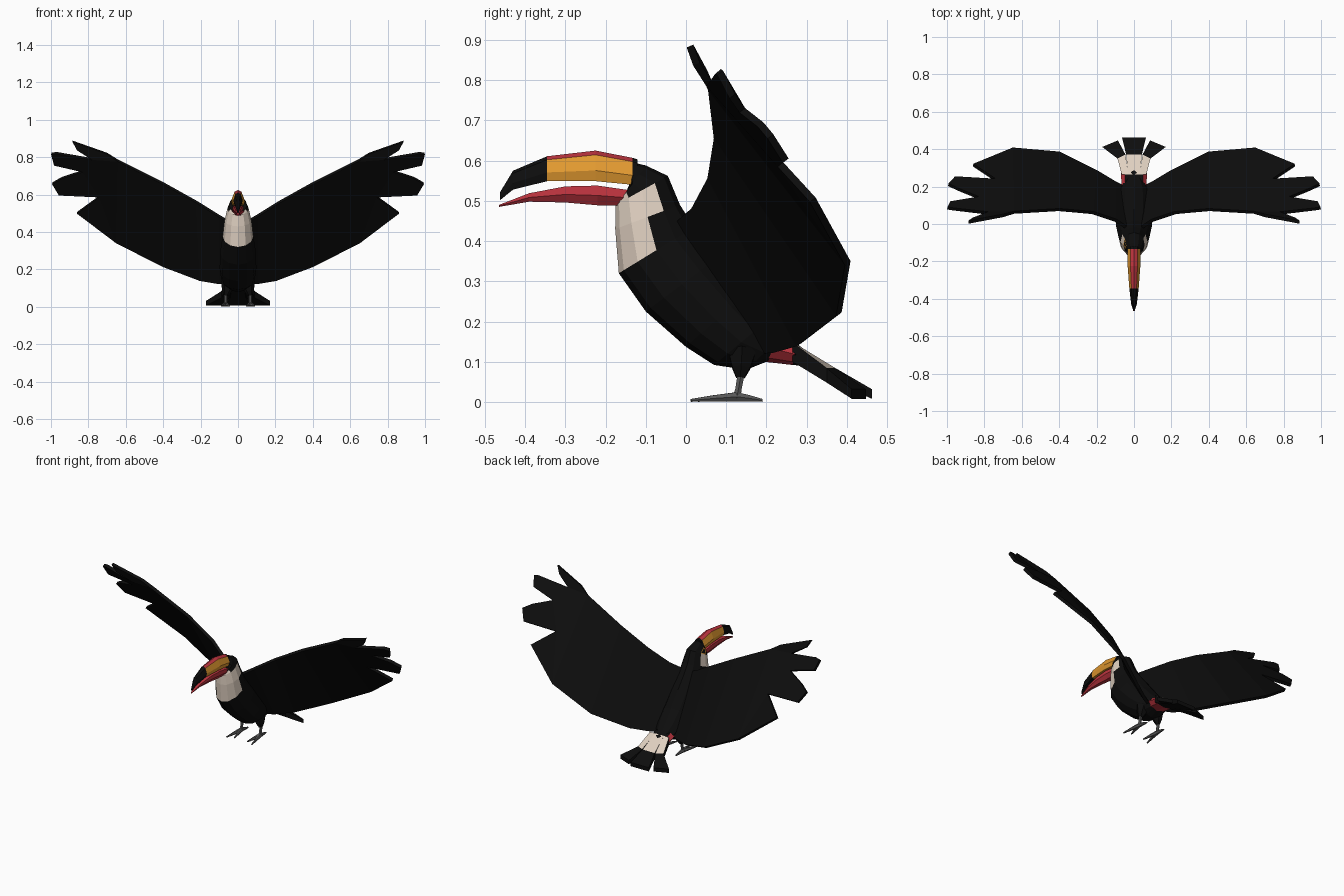
import bpy, bmesh, math
from mathutils import Vector

if "Cube" in bpy.data.objects:
    bpy.data.objects.remove(bpy.data.objects["Cube"])


def material(name, rgb):
    m = bpy.data.materials.new(name)
    m.diffuse_color = (*rgb, 1)
    m.use_nodes = True
    m.node_tree.nodes["Principled BSDF"].inputs["Base Color"].default_value = m.diffuse_color
    return m


BLACK = material("black plumage", (0.004, 0.004, 0.004))
CREAM = material("cream feathers", (0.74, 0.63, 0.53))
ORANGE = material("orange", (0.76, 0.32, 0.03))
RED = material("red", (0.52, 0.035, 0.05))
GREY = material("grey skin", (0.10, 0.10, 0.10))


def finish(bm, name, mats, mirror=False, thickness=0):
    bmesh.ops.recalc_face_normals(bm, faces=bm.faces[:])
    me = bpy.data.meshes.new(name)
    bm.to_mesh(me)
    bm.free()
    for m in mats:
        me.materials.append(m)
    ob = bpy.data.objects.new(name, me)
    bpy.context.collection.objects.link(ob)
    if thickness:
        s = ob.modifiers.new("thickness", 'SOLIDIFY')
        s.thickness, s.offset = thickness, 0
    if mirror:
        ob.modifiers.new("mirror", 'MIRROR')
    return ob


def loft(bm, rings, rule=lambda i, j: 0):
    """Skin closed rings of equal length; rule(ring, side) picks the colour."""
    vs = [[bm.verts.new(p) for p in r] for r in rings]
    n = len(vs[0])
    grid = {}
    for i in range(len(vs) - 1):
        for j in range(n):
            k = (j + 1) % n
            f = bm.faces.new((vs[i][j], vs[i][k], vs[i + 1][k], vs[i + 1][j]))
            f.material_index = rule(i, j)
            grid[i, j] = f
    for i, ring in ((0, vs[0]), (len(vs) - 2, vs[-1])):
        bm.faces.new(ring).material_index = rule(i, n // 2)
    return grid


def oval(top, bottom, w, n=12):
    """Oval ring across the body; point 0 lies at the bottom (front)."""
    t, b = Vector((0, *top)), Vector((0, *bottom))
    return [(t + b) / 2 + (b - t) / 2 * math.cos(2 * math.pi * k / n)
            + Vector((w * math.sin(2 * math.pi * k / n), 0, 0)) for k in range(n)]


# Body, neck and head, with bib and eye patches coloured by face
def body_colour(i, j):
    step = min(j, 11 - j)          # 0 = front, 5 = back
    if (i == 1 and step < 2) or (i == 2 and step < 4) or (i == 3 and step < 3):
        return 1
    return 0


bm = bmesh.new()
faces = loft(bm, [
    oval((-0.130, 0.595), (-0.140, 0.515), 0.036),
    oval((-0.100, 0.588), (-0.165, 0.500), 0.047),
    oval((-0.045, 0.562), (-0.175, 0.490), 0.057),
    oval((-0.015, 0.490), (-0.176, 0.430), 0.072),
    oval((0.020, 0.435), (-0.167, 0.320), 0.082),
    oval((0.080, 0.360), (-0.100, 0.225), 0.096),
    oval((0.150, 0.270), (0.000, 0.137), 0.098),
    oval((0.205, 0.205), (0.070, 0.092), 0.090),
    oval((0.240, 0.165), (0.150, 0.080), 0.068),
    oval((0.270, 0.145), (0.205, 0.102), 0.045)], body_colour)
for side in (3, 8):
    patch = faces[1, side]
    patch.material_index = 2
    bmesh.ops.inset_region(bm, faces=[patch], thickness=0.007)
    patch.material_index = 0
finish(bm, "body", [BLACK, CREAM, ORANGE])


# Beak halves: (y, z top, z bottom, half width)
def upper_ring(y, zt, zb, w):
    h = zt - zb
    half = [(0.55 * w, zt - 0.14 * h), (w, zb + 0.35 * h), (0.8 * w, zb)]
    return [(0, y, zt)] + [(x, y, z) for x, z in half] + \
           [(-x, y, z) for x, z in half[::-1]]


bm = bmesh.new()
loft(bm, [upper_ring(*s) for s in (
    (-0.120, 0.603, 0.535, 0.036), (-0.133, 0.607, 0.540, 0.036),
    (-0.225, 0.625, 0.549, 0.034), (-0.345, 0.611, 0.549, 0.025),
    (-0.430, 0.575, 0.528, 0.015), (-0.462, 0.522, 0.502, 0.004))],
    lambda i, j: 0 if i == 0 or i > 2 else (1 if j in (0, 6) else 2))
finish(bm, "upper_beak", [BLACK, RED, ORANGE])


def lower_ring(y, zt, zb, w):
    return [(w * 0.9, y, zt), (w, y, (zt + zb) / 2), (w * 0.45, y, zb),
            (-w * 0.45, y, zb), (-w, y, (zt + zb) / 2), (-w * 0.9, y, zt)]


bm = bmesh.new()
loft(bm, [lower_ring(*s) for s in (
    (-0.130, 0.525, 0.488, 0.032), (-0.220, 0.538, 0.489, 0.030),
    (-0.300, 0.536, 0.496, 0.024), (-0.390, 0.519, 0.498, 0.015),
    (-0.465, 0.490, 0.485, 0.004))])
finish(bm, "lower_beak", [RED])


# Wing: two chains joined into panels, then finger feathers around the palm
lead = [(0.04, -0.02, 0.45), (0.10, 0.02, 0.485), (0.22, 0.06, 0.56),
        (0.40, 0.076, 0.66), (0.64, 0.062, 0.78)]
trail = [(0.04, 0.19, 0.125), (0.10, 0.22, 0.125), (0.20, 0.28, 0.142),
         (0.40, 0.38, 0.218), (0.65, 0.402, 0.345)]
notch = [(0.78, 0.058, 0.79), (0.83, 0.14, 0.725), (0.74, 0.235, 0.59)]
tips = [[(0.70, 0.045, 0.82), (0.885, 0.01, 0.885), (0.862, 0.026, 0.84)],
        [(0.97, 0.08, 0.822), (0.998, 0.085, 0.818), (0.982, 0.115, 0.76)],
        [(0.94, 0.185, 0.69), (0.993, 0.21, 0.66), (0.957, 0.248, 0.60)],
        [(0.86, 0.315, 0.503)]]
bm = bmesh.new()
L = [bm.verts.new(p) for p in lead]
T = [bm.verts.new(p) for p in trail]
N = [L[-1]] + [bm.verts.new(p) for p in notch] + [T[-1]]
for i in range(len(L) - 1):
    bm.faces.new((L[i], L[i + 1], T[i + 1], T[i]))
bm.faces.new(N[::-1])
for i, tip in enumerate(tips):
    bm.faces.new([N[i]] + [bm.verts.new(p) for p in tip] + [N[i + 1]])
finish(bm, "wings", [BLACK], mirror=True, thickness=0.018)


# Rump: red below and at the sides, black on the back
bm = bmesh.new()
loft(bm, [oval((0.215, 0.170), (0.195, 0.100), 0.066, 8),
          oval((0.275, 0.146), (0.265, 0.092), 0.070, 8),
          oval((0.300, 0.125), (0.290, 0.090), 0.060, 8)],
     lambda i, j: 1 if i == 1 or j in (3, 4) else 0)
finish(bm, "rump", [RED, BLACK])


# Tail feathers: pale upper base, black ends; rows of (inner, outer) x, y pairs
def feather(name, rows, mirror):
    heights = ((0.149, 0.100), (0.084, 0.048), (0.032, 0.008))
    bm = bmesh.new()
    rings = []
    for (a, b), (zt, zb) in zip(rows, heights):
        rings.append([(*a, zt), (*b, zt), (*b, zb), (*a, zb)])
    loft(bm, rings, lambda i, j: 1 if i == 0 and j == 0 else 0)
    finish(bm, name, [BLACK, CREAM], mirror)


feather("middle_tail_feather", [((-0.032, 0.265), (0.032, 0.265)),
                                ((-0.042, 0.372), (0.042, 0.372)),
                                ((-0.064, 0.462), (0.064, 0.462))], False)
feather("outer_tail_feathers", [((0.030, 0.265), (0.066, 0.265)),
                                ((0.046, 0.372), (0.088, 0.350)),
                                ((0.086, 0.447), (0.170, 0.412))], True)


# Legs: feathered thigh, shank and toes as tapered tubes
def tube(name, mat, points, n=6):
    """Tapered tube through (x, y, z, radius) points, mirrored."""
    bm = bmesh.new()
    ps = [Vector(p[:3]) for p in points]
    axis = (ps[-1] - ps[0]).normalized()
    side = axis.cross(Vector((0, 0, 1)) if abs(axis.z) < 0.7 else Vector((0, 1, 0))).normalized()
    up = side.cross(axis)
    loft(bm, [[p + q[3] * (side * math.cos(a) + up * math.sin(a))
               for a in (2 * math.pi * k / n for k in range(n))]
              for p, q in zip(ps, points)])
    finish(bm, name, [mat], mirror=True)


tube("thighs", BLACK, [(0.05, 0.14, 0.13, 0.042), (0.06, 0.137, 0.085, 0.026),
                       (0.065, 0.135, 0.06, 0.012)])
tube("shanks", GREY, [(0.065, 0.138, 0.075, 0.010), (0.066, 0.130, 0.03, 0.009),
                      (0.066, 0.126, 0.010, 0.012)])
for name, x, y in (("inner_toes", 0.045, 0.03), ("outer_toes", 0.088, 0.012),
                   ("hind_toes", 0.062, 0.19)):
    tube(name, GREY, [(0.066, 0.126, 0.013, 0.013),
                      ((0.066 + x) / 2, (0.126 + y) / 2, 0.009, 0.009), (x, y, 0.004, 0.004)])
